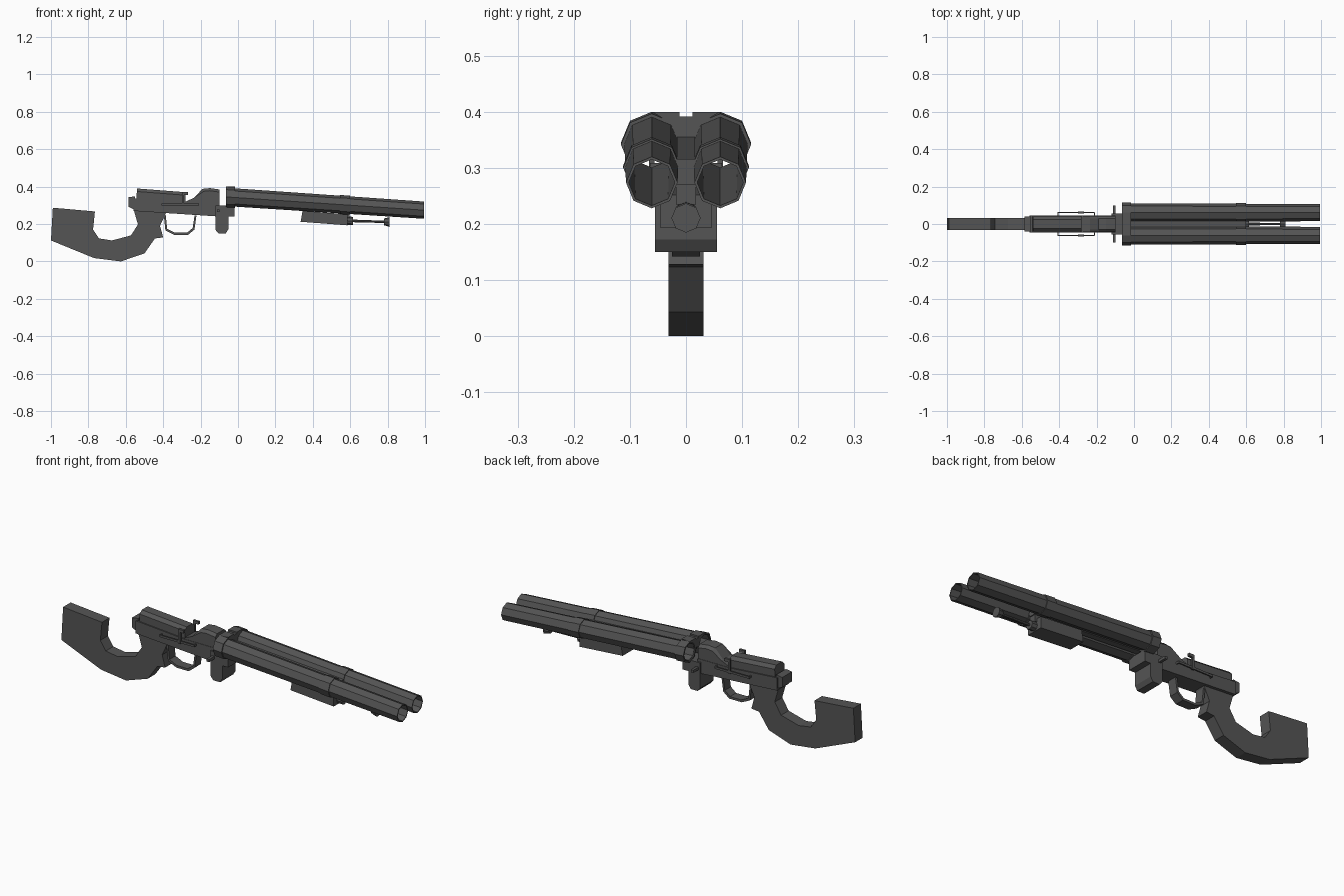
import bpy, bmesh, math
from mathutils import Vector

cube = bpy.data.objects.get("Cube")
if cube:
    bpy.data.objects.remove(cube)

metal = bpy.data.materials.new("dark grey")
metal.use_nodes = True
GREY = (0.09, 0.09, 0.09, 1)
metal.diffuse_color = GREY
metal.node_tree.nodes["Principled BSDF"].inputs["Base Color"].default_value = GREY


def finish(name, bm):
    bmesh.ops.recalc_face_normals(bm, faces=bm.faces)
    mesh = bpy.data.meshes.new(name)
    bm.to_mesh(mesh)
    bm.free()
    mesh.materials.append(metal)
    obj = bpy.data.objects.new(name, mesh)
    bpy.context.scene.collection.objects.link(obj)
    return obj


def extrude(name, points, shift):
    """Extrude a closed outline of 3D points by a vector."""
    bm = bmesh.new()
    face = bm.faces.new([bm.verts.new(p) for p in points])
    geom = bmesh.ops.extrude_face_region(bm, geom=[face])["geom"]
    moved = [g for g in geom if isinstance(g, bmesh.types.BMVert)]
    bmesh.ops.translate(bm, verts=moved, vec=shift)
    return finish(name, bm)


def side_profile(name, outline, half, y=0):
    return extrude(name, [(x, y - half, z) for x, z in outline], Vector((0, 2 * half, 0)))


def box(name, x0, x1, z0, z1, half, y=0):
    return side_profile(name, [(x0, z0), (x1, z0), (x1, z1), (x0, z1)], half, y)


def chamfer_top(obj, width, min_z):
    """Chamfer the long upper edges on both sides."""
    bm = bmesh.new()
    bm.from_mesh(obj.data)
    edges = []
    for e in bm.edges:
        a, b = e.verts
        if abs(a.co.y - b.co.y) < 0.001 and min(a.co.z, b.co.z) > min_z:
            edges.append(e)
    bmesh.ops.bevel(bm, geom=edges, offset=width, segments=1, affect='EDGES')
    bm.to_mesh(obj.data)
    bm.free()


def axis_z(x):
    """Height of the sloping barrel axis."""
    return 0.345 - 0.067 * (x + 0.065)


def tube(name, x0, x1, r0, r1, y, wall=0.005, z=axis_z, sides=8):
    """Octagonal tube following the slope; wall 0 makes a solid rod."""
    bm = bmesh.new()

    def ring(x, r):
        steps = [2 * math.pi * i / sides for i in range(sides)]
        return [bm.verts.new((x, y + r * math.sin(a), z(x) + r * math.cos(a))) for a in steps]

    def bridge(a, b):
        for i in range(sides):
            j = (i + 1) % sides
            bm.faces.new((a[i], a[j], b[j], b[i]))

    outer = [ring(x0, r0), ring(x1, r1)]
    bridge(*outer)
    if wall:
        inner = [ring(x0, r0 - wall), ring(x1, r1 - wall)]
        bridge(*inner)
        bridge(outer[0], inner[0])
        bridge(outer[1], inner[1])
    else:
        for end in outer:
            bm.faces.new(end)
    return finish(name, bm)


# Hooked stock and grip
side_profile("stock", [
    (-0.99, 0.287), (-0.765, 0.267), (-0.775, 0.17), (-0.743, 0.123),
    (-0.674, 0.112), (-0.572, 0.139), (-0.535, 0.198), (-0.556, 0.27),
    (-0.385, 0.26), (-0.417, 0.19), (-0.40, 0.128), (-0.444, 0.123),
    (-0.50, 0.043), (-0.626, 0), (-0.77, 0.018), (-1, 0.112)], 0.031)

# Receiver with its raised cover and breech hump
side_profile("receiver", [
    (-0.56, 0.27), (-0.10, 0.24), (-0.10, 0.315), (-0.28, 0.315),
    (-0.54, 0.335), (-0.56, 0.335)], 0.046)
cover = side_profile("receiver_cover", [
    (-0.545, 0.30), (-0.28, 0.30), (-0.28, 0.37), (-0.54, 0.39)], 0.04)
chamfer_top(cover, 0.016, 0.35)
hump = side_profile("breech_hump", [
    (-0.29, 0.30), (-0.10, 0.30), (-0.10, 0.385), (-0.15, 0.392),
    (-0.19, 0.388), (-0.235, 0.34), (-0.28, 0.32)], 0.044)
chamfer_top(hump, 0.014, 0.33)
side_profile("rear_cap", [
    (-0.585, 0.292), (-0.55, 0.275), (-0.55, 0.348), (-0.585, 0.343)], 0.04)

# Side rails with their handles
for side, label in ((-1, "right"), (1, "left")):
    y = side * 0.061
    box(label + "_rail", -0.41, -0.21, 0.298, 0.309, 0.003, y)
    for x, end in ((-0.41, "rear"), (-0.215, "front")):
        box(f"{label}_{end}_rail_mount", x, x + 0.006, 0.298, 0.309, 0.01, side * 0.052)
    box(label + "_handle", -0.30, -0.288, 0.295, 0.365, 0.005, y)
    box(label + "_handle_tip", -0.30, -0.268, 0.355, 0.37, 0.006, y)

# Trigger guard loop, outlined out and back
outer = [(-0.397, 0.25), (-0.388, 0.165), (-0.34, 0.142), (-0.267, 0.142),
         (-0.233, 0.17), (-0.222, 0.245)]
center = Vector((-0.31, 0.24))
inner = [tuple(center + (Vector(p) - center) * 0.88) for p in reversed(outer)]
side_profile("trigger_guard", outer + inner, 0.025)

# Hinge block and cross pin
side_profile("hinge_block", [
    (-0.12, 0.245), (-0.12, 0.168), (-0.105, 0.15), (-0.065, 0.15),
    (-0.052, 0.172), (-0.052, 0.24), (-0.018, 0.24), (-0.018, 0.30),
    (-0.12, 0.30)], 0.055)
box("hinge_pin", -0.112, -0.098, 0.263, 0.277, 0.1)

# Paired barrels with breech and middle collars
for side, label in ((-1, "right"), (1, "left")):
    y = side * 0.061
    tube(label + "_barrel", -0.06, 0.995, 0.049, 0.046, y)
    tube(label + "_breech_collar", -0.065, -0.015, 0.055, 0.055, y, 0.008)
    tube(label + "_middle_collar", 0.545, 0.6, 0.051, 0.051, y)

# Bridge across the collars with a sighting notch
half = [(0.061, 0.4), (0.012, 0.4), (0.012, 0.392)]
lower = [(0.03, 0.382), (0.018, 0.35)]
bridge = half + [(-y, z) for y, z in reversed(half)]
bridge += [(-y, z) for y, z in lower] + list(reversed(lower))
extrude("breech_bridge", [(-0.065, y, z) for y, z in bridge], Vector((0.05, 0, 0)))

# Rib between the barrels
side_profile("barrel_rib", [
    (-0.03, axis_z(0) - 0.03), (0.6, axis_z(0.6) - 0.03),
    (0.6, axis_z(0.6) + 0.015), (-0.03, axis_z(0) + 0.015)], 0.016)

# Fore-end with rod and catch
side_profile("fore_end", [
    (0.335, 0.212), (0.585, 0.193), (0.585, 0.252), (0.345, 0.27)], 0.045)
box("fore_end_bracket", 0.54, 0.595, 0.235, 0.285, 0.018)


def rod_z(x):
    return 0.217 - 0.03 * (x - 0.6)


tube("rod_socket", 0.58, 0.615, 0.022, 0.022, 0, 0, rod_z)
tube("rod", 0.61, 0.81, 0.007, 0.006, 0, 0, rod_z)
tube("rod_catch", 0.78, 0.81, 0.018, 0.026, 0, 0, rod_z)
